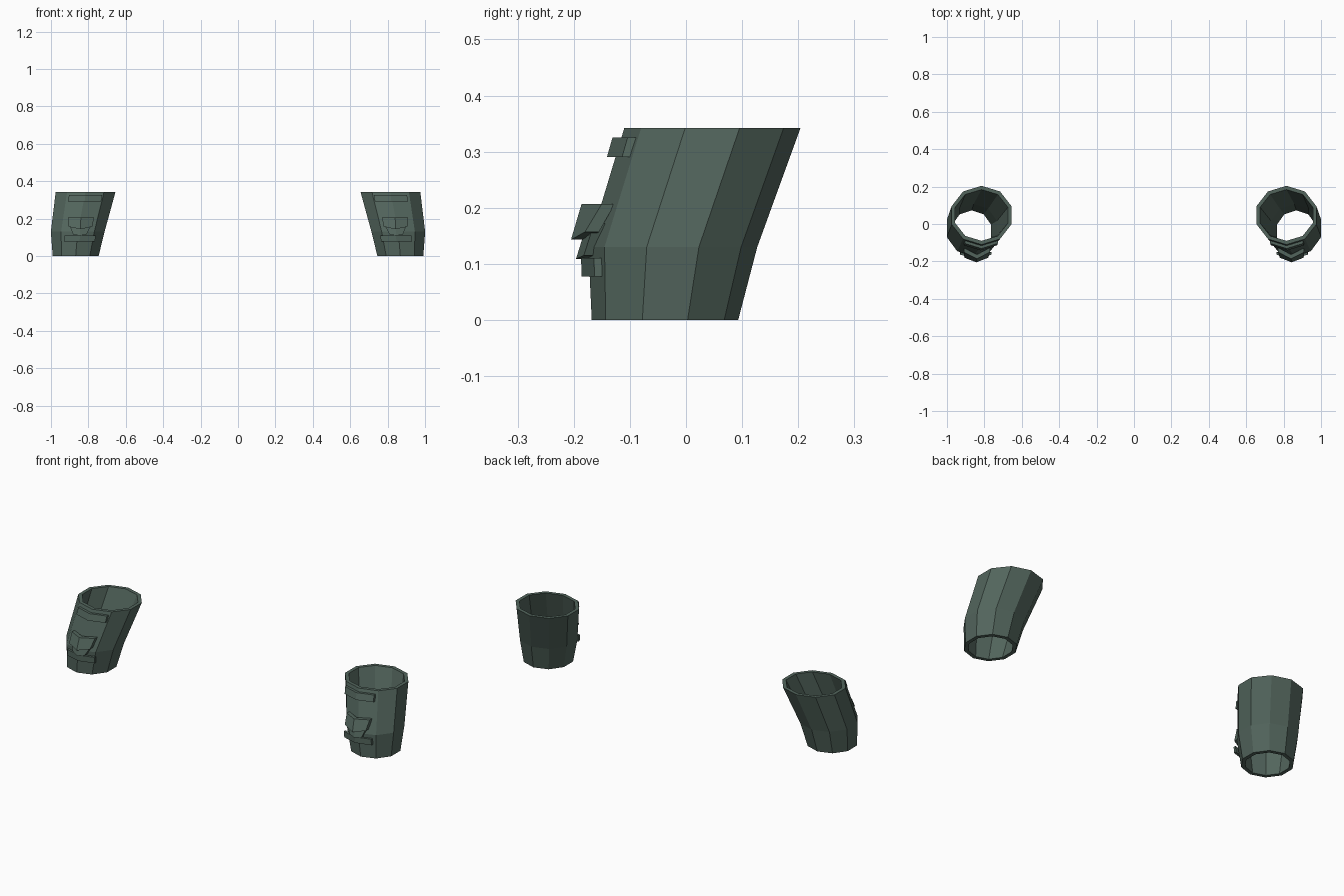
import bpy, bmesh, math

if "Cube" in bpy.data.objects:
    bpy.data.objects.remove(bpy.data.objects["Cube"])

mat = bpy.data.materials.new("dark_green")
mat.diffuse_color = (0.085, 0.13, 0.108, 1)
mat.use_nodes = True
mat.node_tree.nodes["Principled BSDF"].inputs["Base Color"].default_value = mat.diffuse_color


def finish(name, bm):
    # Flat shaded object, mirrored to the other arm
    bmesh.ops.recalc_face_normals(bm, faces=bm.faces)
    me = bpy.data.meshes.new(name)
    bm.to_mesh(me)
    bm.free()
    me.materials.append(mat)
    ob = bpy.data.objects.new(name, me)
    bpy.context.collection.objects.link(ob)
    ob.modifiers.new("Mirror", 'MIRROR').use_mirror_merge = False
    return ob


def sleeve(name, sections, wall, n=10):
    # Hollow tube: outer rings going up, inner rings going back down
    bm = bmesh.new()
    path = [(s, 0) for s in sections] + [(s, wall) for s in reversed(sections)]
    rings = []
    for (z, cx, cy, rx, ry), t in path:
        rings.append([bm.verts.new((cx + (rx - t) * math.sin(2 * math.pi * k / n),
                                    cy - (ry - t) * math.cos(2 * math.pi * k / n), z))
                      for k in range(n)])
    for a, b in zip(rings, rings[1:] + rings[:1]):
        for k in range(n):
            j = (k + 1) % n
            bm.faces.new((a[k], a[j], b[j], b[k]))
    return finish(name, bm)


def plate(name, top, bottom, depth_top, depth_bottom):
    # Bent plate; each edge is (centre x, half width, centre y, side y, centre z, side z)
    bm = bmesh.new()

    def row(e, d):
        cx, w, yc, ys, zc, zs = e
        return [bm.verts.new(p) for p in ((cx - w, ys + d, zs), (cx, yc + d, zc), (cx + w, ys + d, zs))]

    rows = [row(top, 0), row(bottom, 0), row(bottom, depth_bottom), row(top, depth_top)]
    for a, b in zip(rows, rows[1:] + rows[:1]):
        for i in range(2):
            bm.faces.new((a[i], a[i + 1], b[i + 1], b[i]))
    for i in (0, 2):
        bm.faces.new([r[i] for r in rows])
    return finish(name, bm)


# Ten sided sleeves: (z, centre x, centre y, radius x, radius y)
sleeve("sleeve", [(0, 0.868, -0.0375, 0.129, 0.1305),
                  (0.13, 0.857, -0.0235, 0.151, 0.1505),
                  (0.342, 0.815, 0.047, 0.168, 0.157)], 0.02)

# Straps across the front
plate("upper_strap", (0.816, 0.088, -0.131, -0.104, 0.325, 0.325),
      (0.820, 0.088, -0.141, -0.114, 0.290, 0.290), 0.015, 0.015)
plate("lower_strap", (0.845, 0.083, -0.187, -0.164, 0.110, 0.110),
      (0.847, 0.083, -0.186, -0.163, 0.077, 0.077), 0.014, 0.014)

# Overlapping chevron plates
plate("upper_chevron", (0.840, 0.070, -0.186, -0.150, 0.207, 0.207),
      (0.843, 0.064, -0.205, -0.180, 0.143, 0.157), 0.023, 0.025)
plate("lower_chevron", (0.842, 0.062, -0.180, -0.164, 0.160, 0.172),
      (0.846, 0.036, -0.196, -0.182, 0.109, 0.115), 0.025, 0.024)
